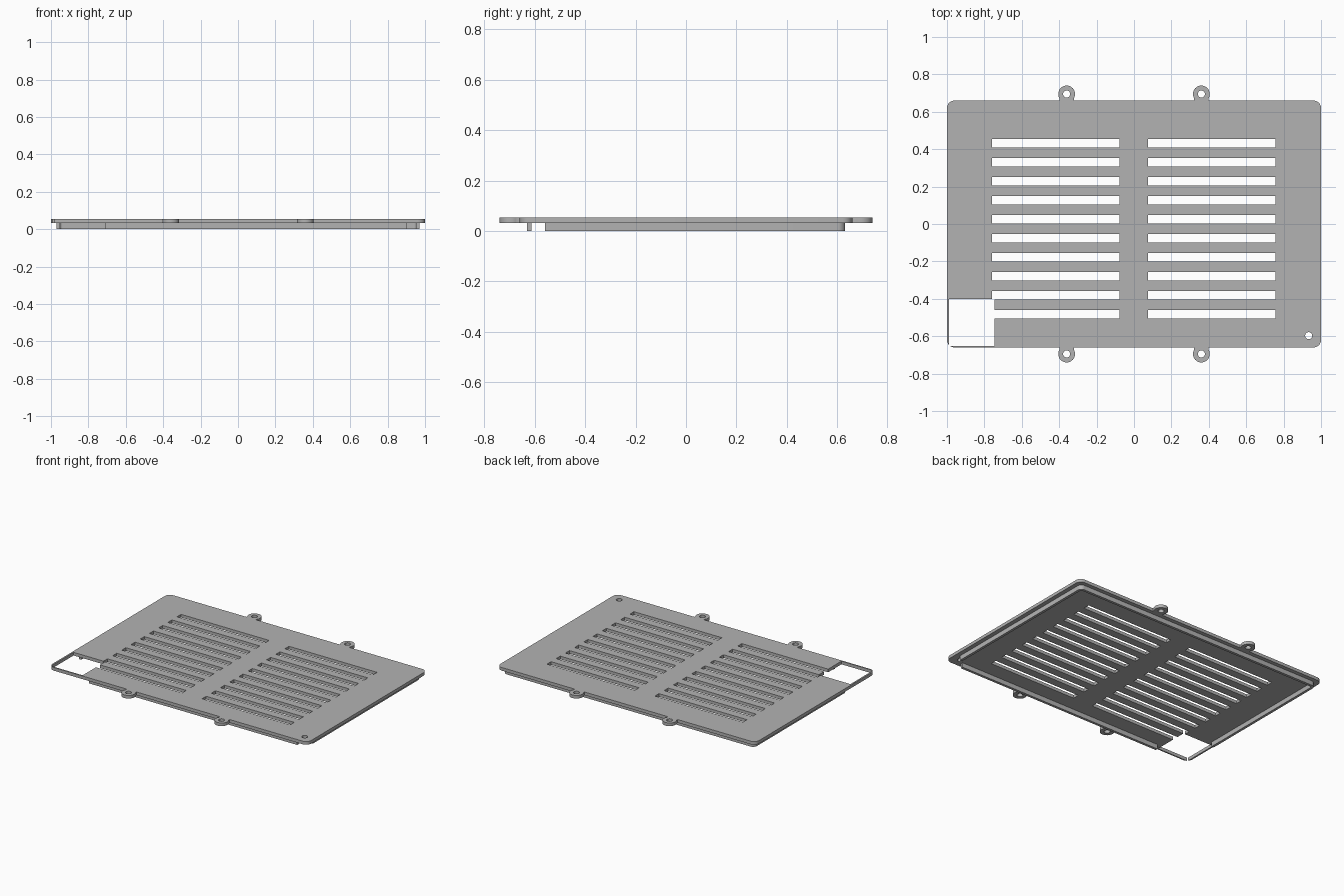
import bpy
import bmesh
from math import cos, sin, pi, radians

cube = bpy.data.objects.get("Cube")
if cube:
    bpy.data.objects.remove(cube, do_unlink=True)

TOP, UNDER = 0.054, 0.032      # cover plate top and underside
HALF_X, HALF_Y = 1.0, 0.66     # cover plate half sizes
RIM_X, RIM_Y, RIM_T = 0.97, 0.632, 0.018

grey = bpy.data.materials.new("grey plastic")
grey.use_nodes = True
colour = (0.45, 0.45, 0.45, 1)
grey.diffuse_color = colour
grey.node_tree.nodes["Principled BSDF"].inputs["Base Color"].default_value = colour


def rect(x0, x1, y0, y1):
    return [(x0, y0), (x1, y0), (x1, y1), (x0, y1)]


def circle(x, y, r, n=32):
    return [(x + r * cos(2 * pi * i / n), y + r * sin(2 * pi * i / n)) for i in range(n)]


def rounded(hx, hy, r, n=8):
    pts = []
    for k, (sx, sy) in enumerate([(1, 1), (-1, 1), (-1, -1), (1, -1)]):
        for i in range(n + 1):
            a = (k + i / n) * pi / 2
            pts.append((sx * (hx - r) + r * cos(a), sy * (hy - r) + r * sin(a)))
    return pts


def prism(name, outlines, z0, z1):
    """Extrude separate flat outlines into one object."""
    bm = bmesh.new()
    for outline in outlines:
        face = bm.faces.new([bm.verts.new((x, y, z0)) for x, y in outline])
        ext = bmesh.ops.extrude_face_region(bm, geom=[face])
        for v in ext["geom"]:
            if isinstance(v, bmesh.types.BMVert):
                v.co.z = z1
    bmesh.ops.recalc_face_normals(bm, faces=bm.faces)
    mesh = bpy.data.meshes.new(name)
    bm.to_mesh(mesh)
    bm.free()
    obj = bpy.data.objects.new(name, mesh)
    bpy.context.collection.objects.link(obj)
    mesh.materials.append(grey)
    return obj


def select(obj):
    bpy.ops.object.select_all(action="DESELECT")
    obj.select_set(True)
    bpy.context.view_layer.objects.active = obj


def combine(obj, outlines, operation="DIFFERENCE", z0=-0.1, z1=0.2):
    """Cut or add the extruded outlines, then discard the helper."""
    helper = prism("helper", outlines, z0, z1)
    helper.hide_render = True
    mod = obj.modifiers.new("combine", "BOOLEAN")
    mod.operation, mod.solver, mod.object = operation, "EXACT", helper
    select(obj)
    bpy.ops.object.modifier_apply(modifier=mod.name)
    bpy.data.objects.remove(helper, do_unlink=True)


# Cover plate with four screw lugs
lugs = [(sx * 0.36, sy) for sx in (-1, 1) for sy in (-1, 1)]
plate = prism("cover_plate", [rounded(HALF_X, HALF_Y, 0.04)], UNDER, TOP)
combine(plate, [rect(x - 0.038, x + 0.038, min(s * 0.64, s * 0.68), max(s * 0.64, s * 0.68))
                for x, s in lugs], "UNION", UNDER, TOP)
combine(plate, [circle(x, s * 0.695, 0.045) for x, s in lugs], "UNION", UNDER, TOP)

# Corner window, ventilation slots and round holes
combine(plate, [rect(-0.989, -0.745, -0.651, -0.402)])
slots = []
for i in range(10):
    y = 0.432 - i * 0.1016
    for x0, x1 in ((-0.758, -0.078), (0.076, 0.756)):
        slots.append(rect(x0, x1, y - 0.0225, y + 0.0225))
combine(plate, slots)
combine(plate, [circle(x, s * 0.695, 0.019) for x, s in lugs] + [circle(0.934, -0.597, 0.019)])

# Locating rim underneath, open at the two front corners
rim = prism("locating_rim", [rounded(RIM_X, RIM_Y, 0.03)], 0, UNDER)
combine(rim, [rounded(RIM_X - RIM_T, RIM_Y - RIM_T, 0.014)])
combine(rim, [rect(-1.1, -0.71, -0.8, -0.37), rect(0.90, 1.1, -0.8, -0.56)])

for obj in (plate, rim):
    select(obj)
    bpy.ops.object.shade_smooth_by_angle(angle=radians(30))
